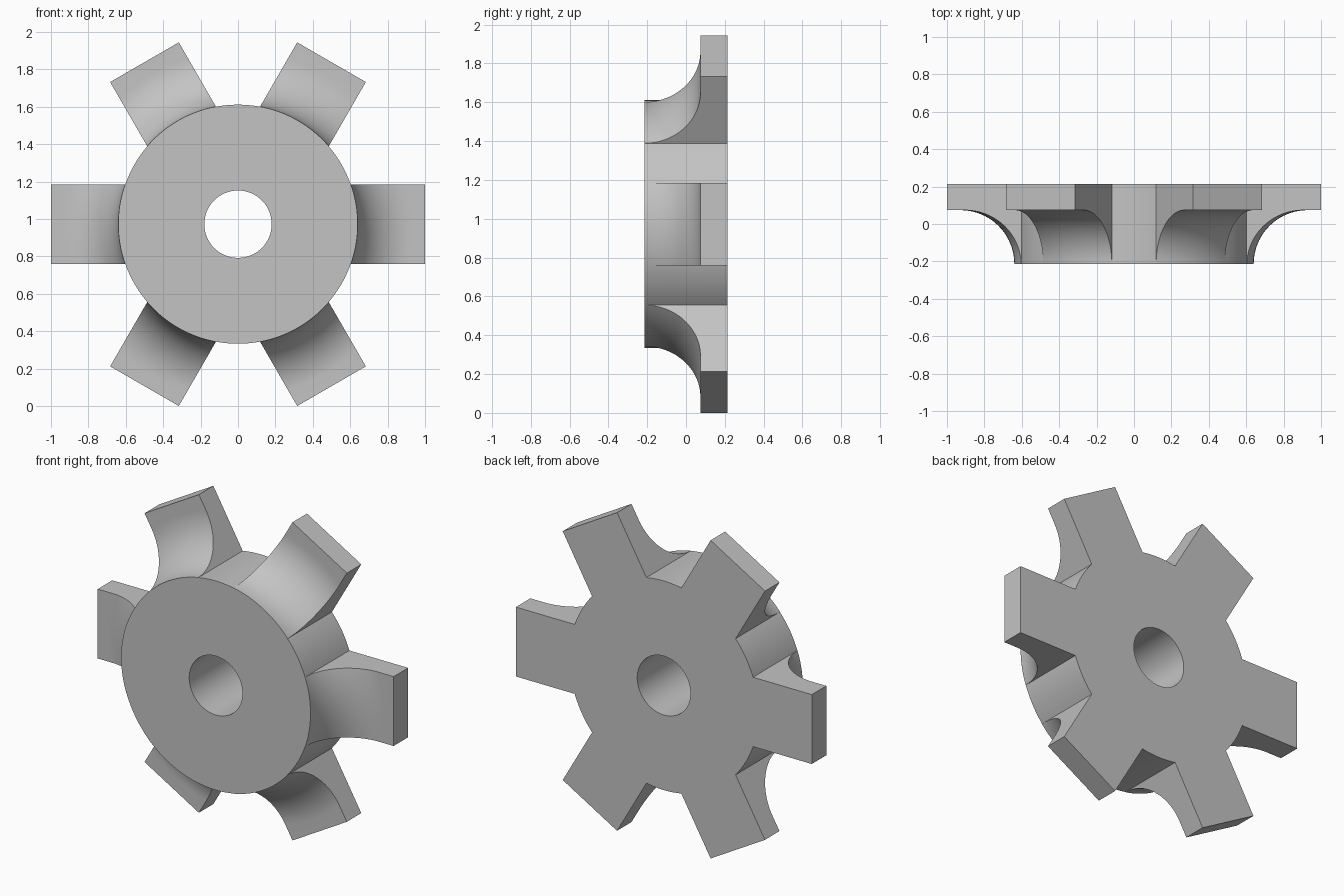
import bpy
import bmesh
from math import sin, cos, asin, pi, radians
from mathutils import Vector

default = bpy.data.objects.get("Cube")
if default:
    bpy.data.objects.remove(default, do_unlink=True)

# Main dimensions
HALF_DEPTH = 0.214
HUB_R = 0.64
BORE_R = 0.18
ARM_HALF = 0.212
ARM_COUNT = 6
ARM_FRONT = 0.074
FILLET = ARM_FRONT + HALF_DEPTH
CENTRE = Vector((0, 0, 0.972))

grey = bpy.data.materials.new("plain grey")
grey.use_nodes = True
colour = (0.55, 0.55, 0.55, 1)
grey.diffuse_color = colour
grey.node_tree.nodes["Principled BSDF"].inputs["Base Color"].default_value = colour


def make_object(name, bm):
    bmesh.ops.remove_doubles(bm, verts=bm.verts, dist=1e-5)
    bmesh.ops.recalc_face_normals(bm, faces=bm.faces)
    mesh = bpy.data.meshes.new(name)
    bm.to_mesh(mesh)
    bm.free()
    mesh.materials.append(grey)
    obj = bpy.data.objects.new(name, mesh)
    obj.location = CENTRE
    bpy.context.collection.objects.link(obj)
    return obj


# Turned body: bored hub that flares through a round fillet into a thin disc
profile = [(BORE_R, HALF_DEPTH), (BORE_R, -HALF_DEPTH)]
for i in range(25):
    a = pi / 2 * i / 24
    profile.append((HUB_R + FILLET * (1 - cos(a)), -HALF_DEPTH + FILLET * sin(a)))
profile += [(1.1, ARM_FRONT), (1.1, HALF_DEPTH)]

bm = bmesh.new()
points = [bm.verts.new((r, y, 0)) for r, y in profile]
edges = [bm.edges.new((p, points[(i + 1) % len(points)])) for i, p in enumerate(points)]
bmesh.ops.spin(bm, geom=points + edges, cent=(0, 0, 0), axis=(0, 1, 0),
               angle=2 * pi, steps=192, use_merge=True)
wheel = make_object("six_arm_hub", bm)

# Outline prism: square-ended arms joined by arcs of the hub wall
wall_r = HUB_R - 0.001
root = asin(ARM_HALF / wall_r)
gap = 2 * pi / ARM_COUNT - 2 * root
outline = []
for k in range(ARM_COUNT):
    turn = 2 * pi * k / ARM_COUNT
    for x, z in ((1, -ARM_HALF), (1, ARM_HALF)):
        outline.append((x * cos(turn) - z * sin(turn), x * sin(turn) + z * cos(turn)))
    for i in range(13):
        a = turn + root + gap * i / 12
        outline.append((wall_r * cos(a), wall_r * sin(a)))

bm = bmesh.new()
face = bm.faces.new([bm.verts.new((x, -0.4, z)) for x, z in outline])
side = bmesh.ops.extrude_face_region(bm, geom=[face])
bmesh.ops.translate(bm, vec=(0, 0.8, 0),
                    verts=[g for g in side["geom"] if isinstance(g, bmesh.types.BMVert)])
cutter = make_object("arm_outline_cutter", bm)
cutter.hide_render = True

# Keep only the part of the body inside the outline
trim = wheel.modifiers.new("arm_outline", 'BOOLEAN')
trim.operation = 'INTERSECT'
trim.solver = 'EXACT'
trim.object = cutter
bpy.ops.object.select_all(action='DESELECT')
bpy.context.view_layer.objects.active = wheel
wheel.select_set(True)
bpy.ops.object.modifier_apply(modifier=trim.name)
bpy.data.objects.remove(cutter, do_unlink=True)
bpy.ops.object.shade_smooth_by_angle(angle=radians(30))
